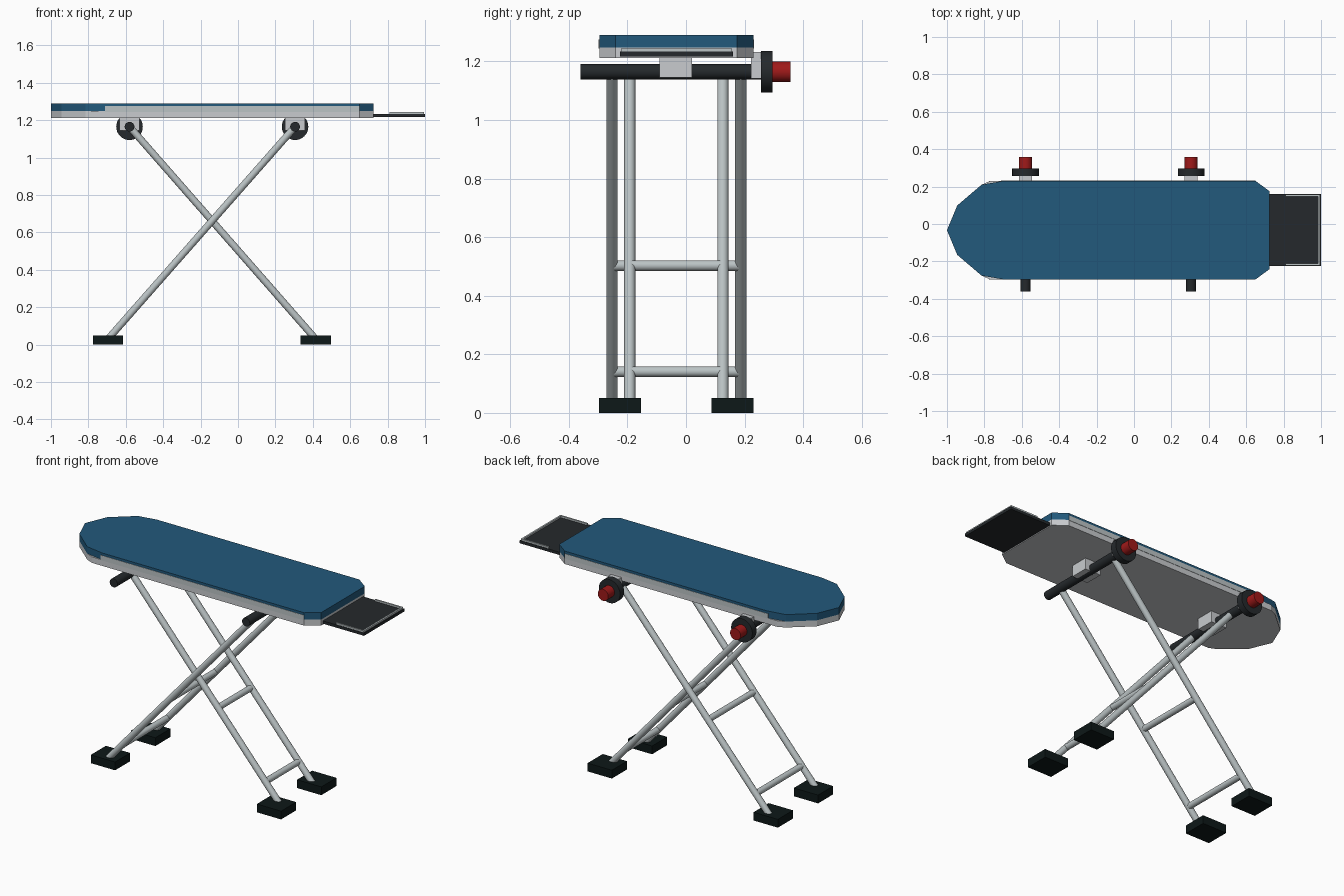
import bpy, bmesh
from mathutils import Vector

if "Cube" in bpy.data.objects:
    bpy.data.objects.remove(bpy.data.objects["Cube"])

CY = -0.033  # centre line of board and legs


def material(name, rgb):
    m = bpy.data.materials.new(name)
    m.diffuse_color = (*rgb, 1)
    m.use_nodes = True
    m.node_tree.nodes["Principled BSDF"].inputs["Base Color"].default_value = m.diffuse_color
    return m


BLUE = material("blue_cover", (0.016, 0.10, 0.20))
DARK = material("dark_plastic", (0.018, 0.022, 0.025))
RUBBER = material("black_rubber", (0.004, 0.009, 0.009))
RED = material("red_knob", (0.35, 0.01, 0.01))
METAL = material("pale_metal", (0.50, 0.55, 0.56))
LIGHT = material("light_grey", (0.58, 0.60, 0.62))


def finish(name, bm, mat, smooth=False):
    bmesh.ops.recalc_face_normals(bm, faces=bm.faces)
    me = bpy.data.meshes.new(name)
    bm.to_mesh(me)
    bm.free()
    me.materials.append(mat)
    ob = bpy.data.objects.new(name, me)
    bpy.context.collection.objects.link(ob)
    if smooth:
        bpy.ops.object.select_all(action='DESELECT')
        ob.select_set(True)
        bpy.context.view_layer.objects.active = ob
        bpy.ops.object.shade_smooth_by_angle()
    return ob


def box(name, lo, hi, mat):
    bm = bmesh.new()
    bmesh.ops.create_cube(bm, size=1)
    lo, hi = Vector(lo), Vector(hi)
    for v in bm.verts:
        v.co = (lo + hi) / 2 + v.co * (hi - lo)
    return finish(name, bm, mat)


def tube(name, a, b, r, mat, sides=24):
    a, b = Vector(a), Vector(b)
    bm = bmesh.new()
    bmesh.ops.create_cone(bm, cap_ends=True, segments=sides, radius1=r, radius2=r,
                          depth=(b - a).length)
    rot = (b - a).to_track_quat('Z', 'Y')
    for v in bm.verts:
        v.co = rot @ v.co + (a + b) / 2
    return finish(name, bm, mat, True)


def slab(name, half, z0, z1, mat):
    """Extrude a half outline (x, distance from centre line), mirrored in y."""
    pts = [(x, CY + d) for x, d in half]
    pts += [(x, CY - d) for x, d in reversed(half) if d > 0]
    bm = bmesh.new()
    face = bm.faces.new([bm.verts.new((x, y, z0)) for x, y in pts])
    top = bmesh.ops.extrude_face_region(bm, geom=[face])
    for v in top['geom']:
        if isinstance(v, bmesh.types.BMVert):
            v.co.z = z1
    return finish(name, bm, mat)


# Padded board, its tray-like base and the side rails
nose = [(-1, 0), (-0.945, 0.132), (-0.815, 0.243)]
tail = [(0.65, 0.263), (0.725, 0.208)]
slab("board_cover", nose + [(-0.70, 0.263)] + tail, 1.248, 1.29, BLUE)
slab("board_base", nose + [(-0.77, 0.263)] + tail, 1.212, 1.248, LIGHT)
for side, s in (("front", -1), ("back", 1)):
    y = CY + s * 0.263
    box(f"{side}_side_rail", (-0.71, y - 0.002, 1.245), (0.65, y + 0.002, 1.275), METAL)

# Iron rest with a U-shaped rim
box("iron_rest", (0.70, -0.225, 1.217), (1.0, 0.16, 1.234), DARK)
for side, y in (("front", -0.217), ("back", 0.152)):
    box(f"iron_rest_{side}_rim", (0.81, y - 0.005, 1.232), (0.995, y + 0.005, 1.244), METAL)
box("iron_rest_end_rim", (0.985, -0.222, 1.232), (0.995, 0.157, 1.244), METAL)

# Two crossed leg frames, each with axle, bracket, knob, rungs and feet
TOP, LOW = 1.165, 0.03
for name, xt, xb, w in (("inner", -0.58, 0.415, 0.159), ("outer", 0.305, -0.695, 0.220)):
    def at(z, y):
        return (xt + (xb - xt) * (TOP - z) / (TOP - LOW), y, z)

    tube(f"{name}_axle", (xt, -0.36, TOP), (xt, 0.26, TOP), 0.026, DARK)
    box(f"{name}_board_bracket", (xt - 0.053, -0.09, 1.145), (xt + 0.053, 0.02, 1.218), LIGHT)
    box(f"{name}_knob_bracket", (xt - 0.035, 0.222, 1.142), (xt + 0.035, 0.256, 1.232), LIGHT)
    tube(f"{name}_knob_disc", (xt, 0.256, TOP), (xt, 0.296, TOP), 0.071, DARK, 32)
    tube(f"{name}_knob", (xt, 0.296, TOP), (xt, 0.357, TOP), 0.035, RED)
    for side, s in (("front", -1), ("back", 1)):
        y = CY + s * w
        tube(f"{name}_{side}_leg", at(TOP, y), at(LOW, y), 0.019, METAL)
        yf = CY + s * 0.192
        box(f"{name}_{side}_foot", (xb - 0.081, yf - 0.072, 0), (xb + 0.081, yf + 0.072, 0.05), RUBBER)
    for level, z in (("upper", 0.503), ("lower", 0.141)):
        tube(f"{name}_{level}_rung", at(z, CY - w), at(z, CY + w), 0.018, METAL)
